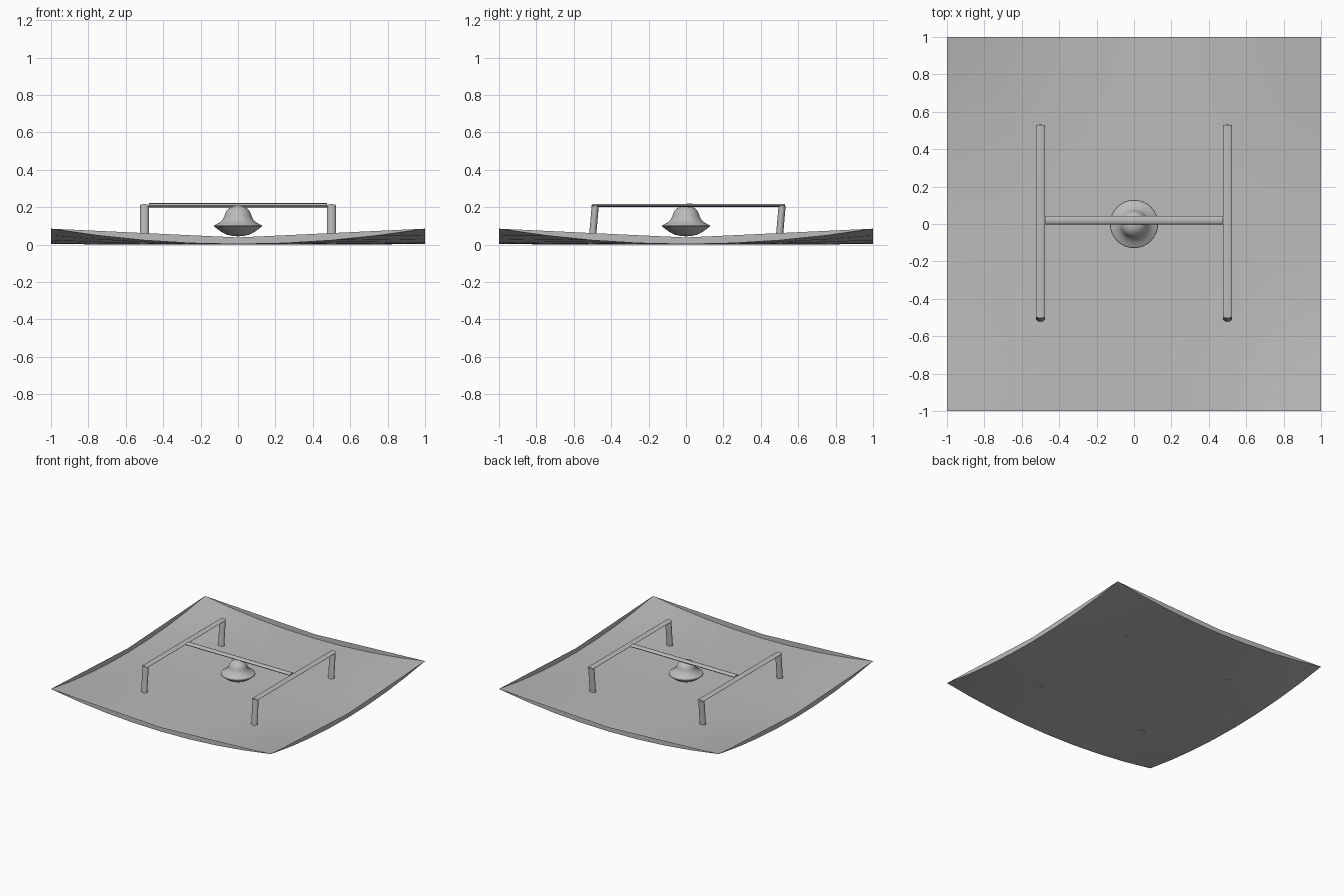
import bpy, bmesh, math
from mathutils import Vector

cube = bpy.data.objects.get("Cube")
if cube:
    bpy.data.objects.remove(cube, do_unlink=True)

grey = bpy.data.materials.new("plain_grey")
grey.use_nodes = True
grey.diffuse_color = (0.5, 0.5, 0.5, 1)
grey.node_tree.nodes["Principled BSDF"].inputs["Base Color"].default_value = (0.5, 0.5, 0.5, 1)


def finish(name, bm, angle=35):
    mesh = bpy.data.meshes.new(name)
    bm.to_mesh(mesh)
    bm.free()
    mesh.materials.append(grey)
    obj = bpy.data.objects.new(name, mesh)
    bpy.context.collection.objects.link(obj)
    bpy.ops.object.select_all(action='DESELECT')
    obj.select_set(True)
    bpy.context.view_layer.objects.active = obj
    bpy.ops.object.shade_smooth_by_angle(angle=math.radians(angle))
    return obj


def dish(x, y):
    return 0.0025 * (x * x + y * y) + 0.08 * x * x * y * y


# Thin dished ground sheet
bm = bmesh.new()
bmesh.ops.create_grid(bm, x_segments=8, y_segments=8, size=1)
for v in bm.verts:
    v.co.z = dish(v.co.x, v.co.y)
finish("ground_sheet", bm)

# Upright rim strips: curved lower edge, straight upper edge dipping to the middle
STEPS = 8
for side, name in enumerate(("front", "left", "back", "right")):
    bm = bmesh.new()
    pairs = []
    for i in range(STEPS + 1):
        t = -1 + 2 * i / STEPS
        low = dish(t, 1)
        high = 0.038 + 0.047 * abs(t)
        pairs.append([bm.verts.new((t, -1, z)) for z in (low, high)])
    for a, b in zip(pairs, pairs[1:]):
        bm.faces.new((a[0], b[0], b[1], a[1]))
    bmesh.ops.remove_doubles(bm, verts=bm.verts, dist=0.0005)
    obj = finish(name + "_rim", bm)
    obj.rotation_euler.z = side * math.pi / 2


def tube(name, start, end, width, height, across):
    """Oval bar from start to end, with its width along the across axis."""
    start, end, across = Vector(start), Vector(end), Vector(across)
    up = (end - start).normalized().cross(across).normalized()
    bm = bmesh.new()
    rings = []
    for p in (start, end):
        ring = []
        for k in range(20):
            a = math.tau * k / 20
            ring.append(bm.verts.new(p + across * (math.cos(a) * width / 2) + up * (math.sin(a) * height / 2)))
        rings.append(ring)
    for k in range(20):
        n = (k + 1) % 20
        bm.faces.new((rings[0][k], rings[0][n], rings[1][n], rings[1][k]))
    for ring in rings:
        bm.faces.new(ring)
    bmesh.ops.recalc_face_normals(bm, faces=bm.faces)
    return finish(name, bm)


# Two frames with leaning legs, joined by a crossbar
for x, name in ((-0.5, "right"), (0.5, "left")):
    tube(name + "_rail", (x, -0.5, 0.209), (x, 0.53, 0.209), 0.05, 0.014, (1, 0, 0))
    for foot, part in ((-0.503, "front"), (0.496, "back")):
        tube(name + "_" + part + "_leg", (x, foot, 0.003), (x, foot + 0.018, 0.209), 0.05, 0.038, (1, 0, 0))
tube("crossbar", (-0.475, 0.021, 0.21), (0.475, 0.021, 0.21), 0.045, 0.022, (0, 1, 0))

# Hanging saucer: rounded belly, flared rim, collar and dome
profile = [(0, 0.044), (0.03, 0.046), (0.06, 0.053), (0.085, 0.065), (0.11, 0.083),
           (0.129, 0.098), (0.127, 0.103), (0.1, 0.117), (0.082, 0.134), (0.074, 0.147)]
for k in range(1, 9):
    a = math.pi / 2 * k / 8
    profile.append((0.072 * math.cos(a) if k < 8 else 0, 0.147 + 0.063 * math.sin(a)))
bm = bmesh.new()
verts = [bm.verts.new((r, 0, z)) for r, z in profile]
edges = [bm.edges.new(e) for e in zip(verts, verts[1:])]
bmesh.ops.spin(bm, geom=verts + edges, cent=(0, 0, 0), axis=(0, 0, 1), angle=math.tau, steps=32)
bmesh.ops.remove_doubles(bm, verts=bm.verts, dist=0.0005)
bmesh.ops.recalc_face_normals(bm, faces=bm.faces)
finish("saucer", bm, 30)
